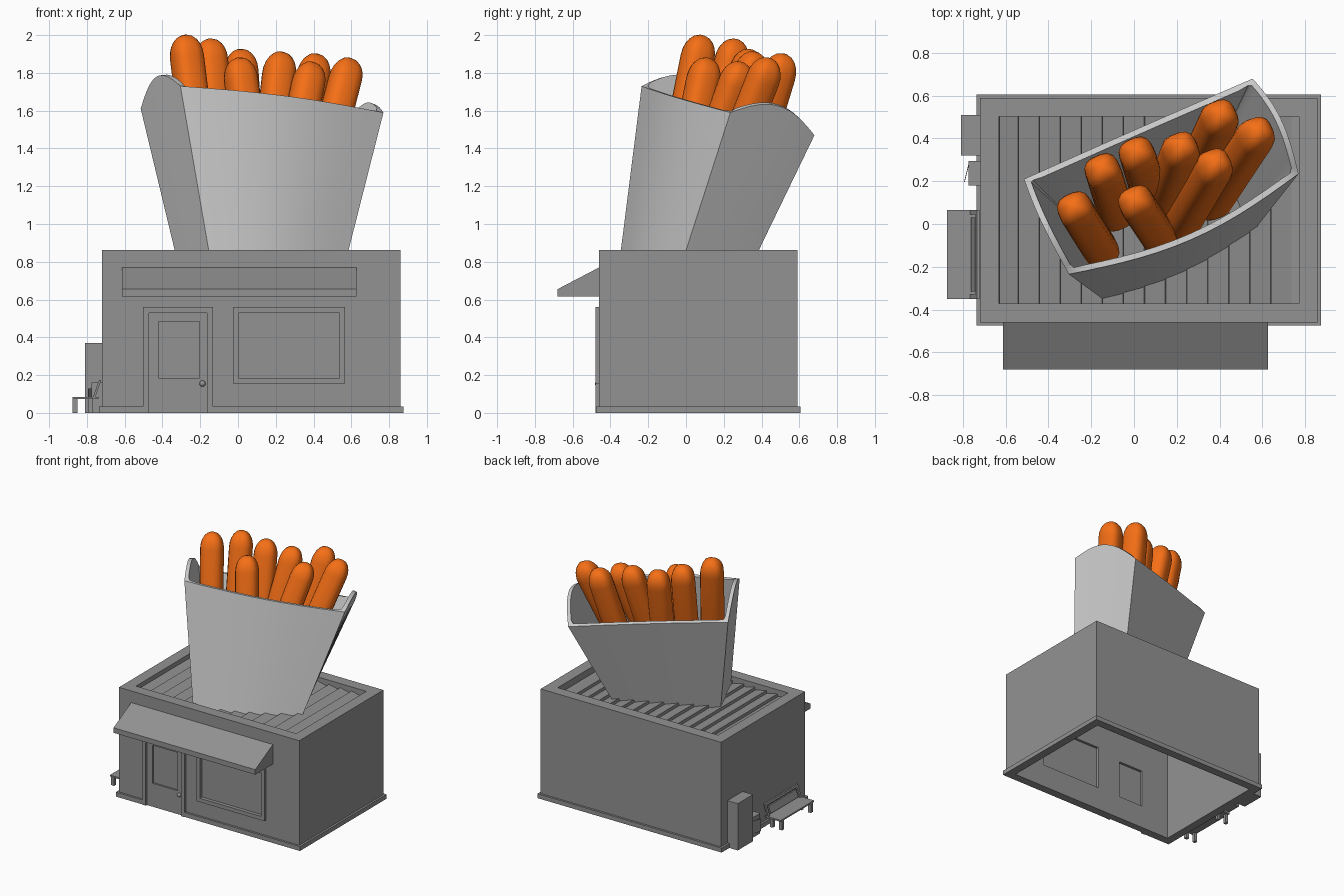
import bpy, bmesh
from math import sin, cos, pi, radians
from mathutils import Vector

if "Cube" in bpy.data.objects:
    bpy.data.objects.remove(bpy.data.objects["Cube"])


def material(name, color):
    m = bpy.data.materials.new(name)
    m.diffuse_color = color
    m.use_nodes = True
    m.node_tree.nodes["Principled BSDF"].inputs["Base Color"].default_value = m.diffuse_color
    return m


dark = material("dark_grey", (0.29, 0.29, 0.29, 1))
orange = material("orange", (0.92, 0.16, 0.008, 1))


def make(name, bm, mat=dark):
    bmesh.ops.recalc_face_normals(bm, faces=bm.faces)
    me = bpy.data.meshes.new(name)
    bm.to_mesh(me)
    bm.free()
    if mat:
        me.materials.append(mat)
    ob = bpy.data.objects.new(name, me)
    bpy.context.collection.objects.link(ob)
    return ob


def activate(ob):
    bpy.ops.object.select_all(action='DESELECT')
    ob.select_set(True)
    bpy.context.view_layer.objects.active = ob


def smooth(ob, angle=30):
    activate(ob)
    bpy.ops.object.shade_smooth_by_angle(angle=radians(angle))


def boxes(name, *specs):
    """One object of boxes, each (x0, x1, y0, y1, z0, z1)."""
    bm = bmesh.new()
    for x0, x1, y0, y1, z0, z1 in specs:
        for v in bmesh.ops.create_cube(bm, size=1)['verts']:
            v.co = ((x0 + x1) / 2 + v.co.x * (x1 - x0),
                    (y0 + y1) / 2 + v.co.y * (y1 - y0),
                    (z0 + z1) / 2 + v.co.z * (z1 - z0))
    return make(name, bm)


def prism(name, profile, vec):
    """Extrude a closed 3D polygon along vec."""
    bm = bmesh.new()
    f = bm.faces.new([bm.verts.new(p) for p in profile])
    r = bmesh.ops.extrude_face_region(bm, geom=[f], use_keep_orig=True)
    bmesh.ops.translate(bm, vec=vec, verts=[g for g in r['geom'] if isinstance(g, bmesh.types.BMVert)])
    return make(name, bm)


def loft(bm, rings, close=False):
    """Skin closed rings of points; close joins last ring to first."""
    vr = [[bm.verts.new(p) for p in ring] for ring in rings]
    pairs = list(zip(vr, vr[1:])) + ([(vr[-1], vr[0])] if close else [])
    for a, b in pairs:
        n = len(a)
        for i in range(n):
            j = (i + 1) % n
            bm.faces.new((a[i], a[j], b[j], b[i]))
    return vr


# Building shell: open at the bottom, wider parapet at the top
X0, X1, Y0, Y1, H = -0.72, 0.859, -0.46, 0.59, 0.862
T, W, RZ = 0.088, 0.05, 0.77


def rect(d, z):
    return [(X0 + d, Y0 + d, z), (X1 - d, Y0 + d, z), (X1 - d, Y1 - d, z), (X0 + d, Y1 - d, z)]


bm = bmesh.new()
loft(bm, [rect(0, 0), rect(0, H), rect(T, H), rect(T, RZ), rect(W, RZ), rect(W, 0)], close=True)
walls = make("walls", bm)

# Openings for the window and door panes
for x0, x1, z0, z1 in ((0.003, 0.537, 0.185, 0.53), (-0.422, -0.203, 0.185, 0.485)):
    c = boxes("opening_cutter", (x0, x1, -0.6, -0.3, z0, z1))
    c.hide_render = True
    m = walls.modifiers.new("opening", 'BOOLEAN')
    m.object, m.operation, m.solver = c, 'DIFFERENCE', 'EXACT'
    activate(walls)
    bpy.ops.object.modifier_apply(modifier=m.name)
    bpy.data.objects.remove(c)
boxes("window_pane", (0.0, 0.54, -0.452, -0.43, 0.18, 0.535))
boxes("door_pane", (-0.425, -0.2, -0.452, -0.43, 0.18, 0.49))

# Skirting, broken at the door
S, Z = 0.016, 0.035
boxes("skirting",
      (X0 - S, -0.502, Y0 - S, Y0, 0, Z), (-0.133, X1 + S, Y0 - S, Y0, 0, Z),
      (X0 - S, X1 + S, Y1, Y1 + S, 0, Z),
      (X0 - S, X0, Y0, Y1, 0, Z), (X1, X1 + S, Y0, Y1, 0, Z))

# Door and window trim
YF, YD = -0.48, -0.466
boxes("door_frame", (-0.502, -0.472, YF, Y0, 0, 0.56), (-0.163, -0.133, YF, Y0, 0, 0.56),
      (-0.472, -0.163, YF, Y0, 0.53, 0.56))
boxes("door_leaf", (-0.472, -0.422, YD, Y0, 0, 0.53), (-0.203, -0.163, YD, Y0, 0, 0.53),
      (-0.422, -0.203, YD, Y0, 0, 0.185), (-0.422, -0.203, YD, Y0, 0.485, 0.53))
boxes("window_frame", (-0.027, 0.003, YF, Y0, 0.155, 0.56), (0.537, 0.567, YF, Y0, 0.155, 0.56),
      (0.003, 0.537, YF, Y0, 0.53, 0.56), (0.003, 0.537, YF, Y0, 0.155, 0.185))
bm = bmesh.new()
bmesh.ops.create_uvsphere(bm, u_segments=16, v_segments=8, radius=0.016)
bmesh.ops.translate(bm, vec=(-0.188, YD, 0.155), verts=bm.verts)
smooth(make("door_knob", bm))

# Awning
prism("awning", [(-0.613, y, z) for y, z in
                 ((-0.46, 0.77), (-0.68, 0.655), (-0.68, 0.615), (-0.46, 0.615))], (1.24, 0, 0))

# Saw-tooth roof slats
n, rx0, rx1 = 14, X0 + T, X1 - T
step = 0.0985
prof = [(rx1, Y0 + T, RZ), (rx0, Y0 + T, RZ)]
for i in range(n):
    x = max(rx0, rx0 - 0.01 + i * step)
    prof += [(x + 0.003, Y0 + T, 0.83), (min(rx1, rx0 - 0.01 + (i + 1) * step), Y0 + T, 0.808)]
if prof[-1][0] < rx1:
    prof.append((rx1, Y0 + T, 0.808))
prism("roof_slats", prof, (0, Y1 - Y0 - 2 * T, 0))

# Carton: ruled walls between a bottom and a top quad, bulged front, arched ends
low = [Vector(p) for p in ((-0.155, -0.345, 0.86), (0.585, 0, 0.86), (0.405, 0.385, 0.86), (-0.335, 0.04, 0.86))]
top = [Vector(p) for p in ((-0.305, -0.235, 1.73), (0.77, 0.235, 1.59), (0.555, 0.68, 1.47), (-0.515, 0.21, 1.61))]
rings = [[], []]
out = Vector((0.42, -0.91, 0))
for k, (rise, b0, b1) in enumerate(((0.02, 0.045, 0.083), (0.14, 0, 0), (0.01, 0, 0), (0.135, 0, 0))):
    for i in range(14):
        u = i / 14
        w = sin(pi * u)
        a = low[k].lerp(low[(k + 1) % 4], u) + out * b0 * w
        b = top[k].lerp(top[(k + 1) % 4], u) + out * b1 * w
        rings[0].append(a - (b - a) * 0.08)
        rings[1].append(b + (b - a) * rise * w)
bm = bmesh.new()
loft(bm, rings)
carton = make("carton", bm, None)
m = carton.modifiers.new("thickness", 'SOLIDIFY')
m.thickness, m.offset, m.use_even_offset = 0.028, -1, True
activate(carton)
bpy.ops.object.modifier_apply(modifier=m.name)
smooth(carton)


# Fries: rounded-square sticks with domed ends
def fry(name, base, tip, r=0.083, dome=0.12):
    base, tip = Vector(base), Vector(tip)
    d = (tip - base).normalized()
    x = Vector((cos(0.43), sin(0.43), 0))
    y = d.cross(x).normalized()
    x = y.cross(d)
    L = (tip - base).length
    arc = [radians(a) for a in (8, 25, 42, 58, 74, 90)]
    stations = [(dome * 0.5 * (1 - cos(a)), r * sin(a)) for a in arc]
    stations += [(L - dome * (1 - cos(a)), r * sin(a) ** 0.9) for a in reversed(arc)]
    rings = []
    for s, rad in stations:
        ring = []
        for i in range(20):
            a = 2 * pi * i / 20
            k = rad / (abs(cos(a)) ** 3 + abs(sin(a)) ** 3) ** (1 / 3)
            ring.append(base + d * s + (x * cos(a) + y * sin(a)) * k)
        rings.append(ring)
    bm = bmesh.new()
    vr = loft(bm, rings)
    bm.faces.new(vr[0])
    bm.faces.new(vr[-1])
    smooth(make(name, bm, orange), 50)


for i, (bx, by, tx, ty, tz) in enumerate((
        (-0.15, -0.13, -0.285, 0.085, 2.0), (-0.08, 0.04, -0.15, 0.265, 1.98),
        (0.08, 0.11, 0.01, 0.345, 1.925), (0.12, 0.07, 0.23, 0.375, 1.91),
        (0.13, -0.08, 0.0, 0.115, 1.88), (0.2, -0.03, 0.395, 0.3, 1.855),
        (0.28, 0.23, 0.415, 0.525, 1.9), (0.35, 0.08, 0.595, 0.45, 1.875))):
    fry(f"fry_{i + 1}", (bx, by, 0.93), (tx, ty, tz))

# Bench against the left wall
boxes("bench_seat", (-0.875, -0.738, -0.35, 0.065, 0.073, 0.085))
boxes("bench_legs", *[(x, x + 0.025, y, y + 0.025, 0, 0.075)
                      for x in (-0.875, -0.795) for y in (-0.335, 0.025)])


def back_bar(name, y0, y1, z0, z1):
    p = [(-0.767 + (z - 0.085) * 0.35 + o, y0, z) for z, o in ((z0, 0), (z1, 0), (z1, 0.012), (z0, 0.012))]
    prism(name, p, (0, y1 - y0, 0))


back_bar("bench_back_post_left", -0.35, -0.33, 0.08, 0.175)
back_bar("bench_back_post_right", 0.045, 0.065, 0.08, 0.175)
back_bar("bench_back_top_rail", -0.33, 0.045, 0.16, 0.175)
back_bar("bench_back_panel", -0.315, 0.03, 0.095, 0.15)

# Tall cabinet and small bin with an open flap
boxes("cabinet", (-0.81, X0, 0.32, 0.51, 0, 0.37))
boxes("bin", (-0.775, X0, 0.18, 0.295, 0, 0.16))
prism("bin_flap", [(-0.773, 0.285, 0.03), (-0.795, 0.197, 0.03), (-0.792, 0.196, 0.03), (-0.77, 0.284, 0.03)],
      (0, 0, 0.1))
